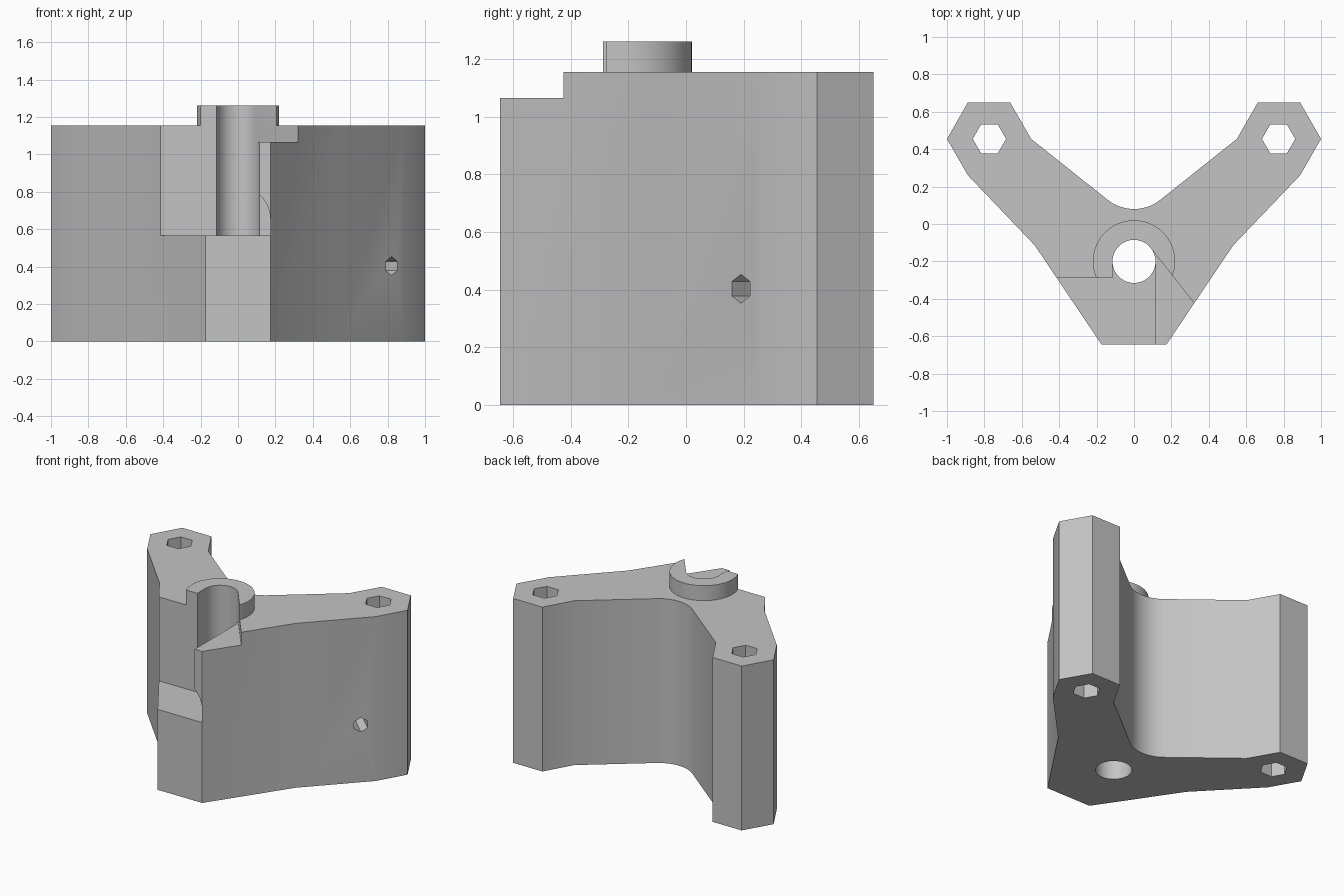
import bpy, bmesh, math
from mathutils import Matrix

if "Cube" in bpy.data.objects:
    bpy.data.objects.remove(bpy.data.objects["Cube"])

HEIGHT, BOSS_TOP, FLOOR, LEDGE = 1.155, 1.26, 0.565, 1.065
BORE_Y, BORE_R = -0.2, 0.115
FRONT = -0.645

grey = bpy.data.materials.new("plain grey")
grey.diffuse_color = (0.55, 0.55, 0.55, 1)
grey.use_nodes = True
grey.node_tree.nodes["Principled BSDF"].inputs["Base Color"].default_value = grey.diffuse_color


def prism(name, points, z0, z1, matrix=None):
    """Extrude a flat outline from z0 to z1."""
    bm = bmesh.new()
    face = bm.faces.new([bm.verts.new((x, y, z0)) for x, y in points])
    top = bmesh.ops.extrude_face_region(bm, geom=[face])["geom"]
    for v in top:
        if isinstance(v, bmesh.types.BMVert):
            v.co.z = z1
    bmesh.ops.recalc_face_normals(bm, faces=bm.faces[:])
    if matrix:
        bm.transform(matrix)
    mesh = bpy.data.meshes.new(name)
    bm.to_mesh(mesh)
    bm.free()
    obj = bpy.data.objects.new(name, mesh)
    bpy.context.collection.objects.link(obj)
    obj.data.materials.append(grey)
    return obj


def ring(cx, cy, r, n, start=0.0):
    return [(cx + r * math.cos(start + math.tau * i / n),
             cy + r * math.sin(start + math.tau * i / n)) for i in range(n)]


def box(x0, x1, y0, y1):
    return [(x0, y0), (x1, y0), (x1, y1), (x0, y1)]


def combine(target, tool, operation):
    bpy.context.view_layer.objects.active = target
    mod = target.modifiers.new(tool.name, "BOOLEAN")
    mod.operation, mod.solver, mod.object = operation, "EXACT", tool
    bpy.ops.object.modifier_apply(modifier=mod.name)
    bpy.data.objects.remove(tool, do_unlink=True)


# V-shaped body: right half of the outline, then the rounded inner valley
right = [(0.173, FRONT), (0.53, -0.115), (0.888, 0.26), (1.0, 0.455),
         (0.888, 0.65), (0.662, 0.65), (0.55, 0.455)]
r, a = 0.225, math.radians(38.4)
valley = [(r * math.sin(a * k / 10), 0.08 + r * (1 - math.cos(a * k / 10)))
          for k in range(10, -11, -1)]
left = [(-x, y) for x, y in reversed(right)]
body = prism("bracket_body", right + valley + left, 0, HEIGHT)

# Raised collar around the bore
combine(body, prism("collar", ring(0, BORE_Y, 0.22, 64), 0.8, BOSS_TOP), "UNION")

# Vertical bore, with its front opened above the pocket floor
combine(body, prism("bore", ring(0, BORE_Y, BORE_R, 64), -1, 2), "DIFFERENCE")
pocket = [(-1, -1), (BORE_R, -1), (BORE_R, BORE_Y), (-BORE_R, BORE_Y),
          (-BORE_R, -0.288), (-1, -0.288)]
combine(body, prism("pocket", pocket, FLOOR, 2), "DIFFERENCE")

# Ledge lowered beyond a diagonal tangent to the bore
ledge = [(0, BORE_Y), (0, -1), (0.461, -1), (0.461, -0.601), (0.09, -0.129)]
combine(body, prism("ledge", ledge, LEDGE, 2), "DIFFERENCE")

# Round-topped relief at the foot of the thin front wall
relief_r, relief_z = 0.1725, 0.655
arch = [(-0.1, FLOOR), (relief_r, FLOOR)] + [
    (relief_r * math.cos(t * math.pi / 40), relief_z + relief_r * math.sin(t * math.pi / 40))
    for t in range(21)] + [(-0.1, relief_z + relief_r)]
combine(body, prism("relief", arch, 0.288, 0.8, Matrix.Rotation(math.pi / 2, 4, "X")),
        "DIFFERENCE")

# Hexagonal holes through both arm ends
for side in (-1, 1):
    combine(body, prism("arm_hole", ring(side * 0.773, 0.455, 0.089, 6), -1, 2), "DIFFERENCE")

# Small hexagonal hole bored squarely into the right outer side
axis = Matrix.Translation((0.822, 0.19, 0.403)) @ Matrix.Rotation(math.radians(-44), 4, "Z") \
    @ Matrix.Rotation(math.pi / 2, 4, "Y")
combine(body, prism("side_hole", ring(0, 0, 0.05, 6), -0.37, 0.2, axis), "DIFFERENCE")

bpy.ops.object.select_all(action="DESELECT")
body.select_set(True)
bpy.context.view_layer.objects.active = body
bpy.ops.object.shade_smooth_by_angle(angle=math.radians(30))
